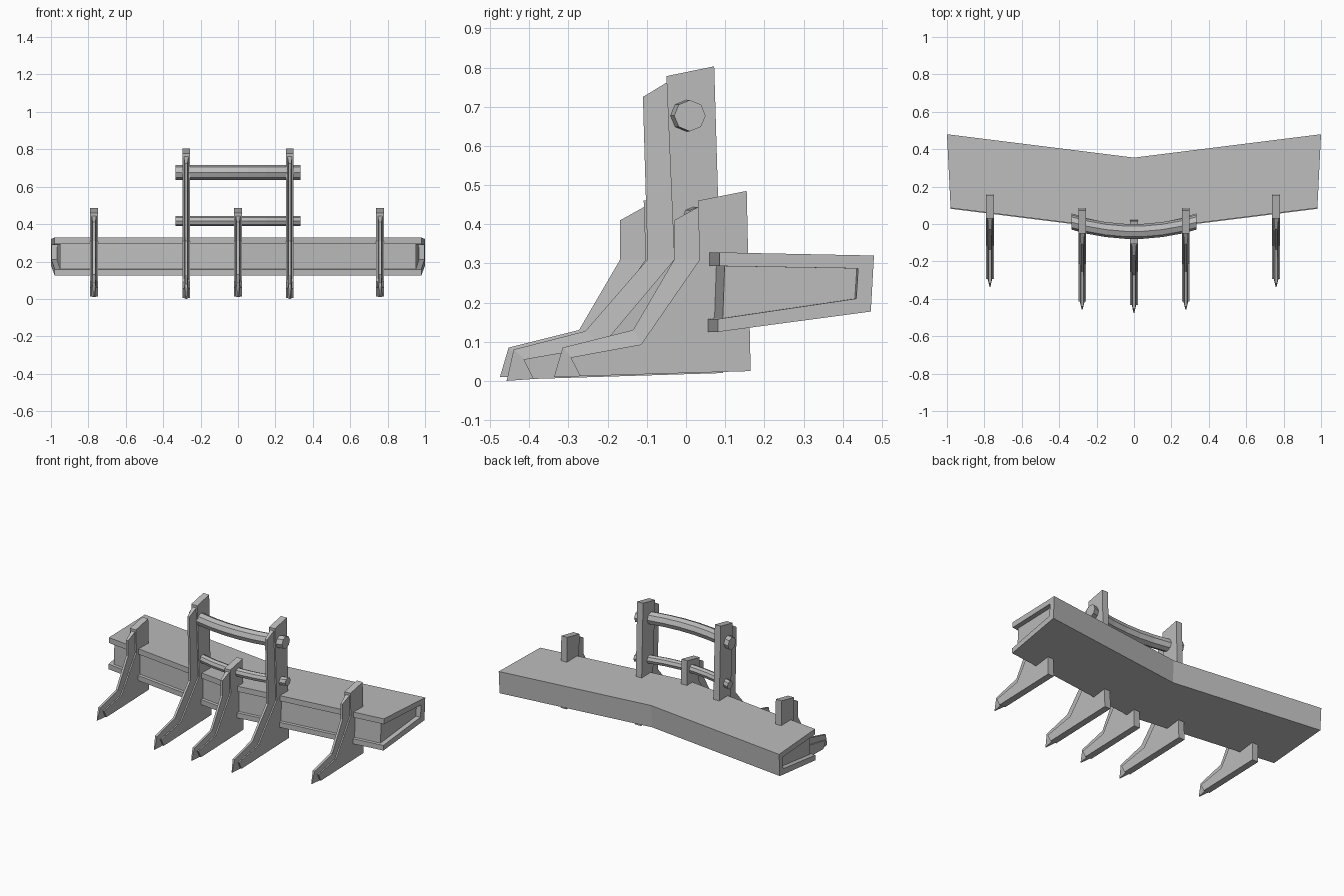
import bpy, bmesh, math

cube = bpy.data.objects.get("Cube")
if cube:
    bpy.data.objects.remove(cube, do_unlink=True)

grey = bpy.data.materials.new("plain_grey")
grey.use_nodes = True
colour = (0.5, 0.5, 0.5, 1)
grey.diffuse_color = colour
grey.node_tree.nodes["Principled BSDF"].inputs["Base Color"].default_value = colour


def loft(name, rings):
    """Skin a row of matching closed rings and cap both ends."""
    bm = bmesh.new()
    rows = [[bm.verts.new(p) for p in ring] for ring in rings]
    n = len(rows[0])
    for a, b in zip(rows, rows[1:]):
        for i in range(n):
            j = (i + 1) % n
            bm.faces.new((a[i], a[j], b[j], b[i]))
    bm.faces.new(rows[0][::-1])
    bm.faces.new(rows[-1])
    bmesh.ops.recalc_face_normals(bm, faces=bm.faces)
    mesh = bpy.data.meshes.new(name)
    bm.to_mesh(mesh)
    bm.free()
    mesh.materials.append(grey)
    obj = bpy.data.objects.new(name, mesh)
    bpy.context.collection.objects.link(obj)
    return obj


# Swept-back beam: C-shaped shell around a core that is set in at front and ends
def beam(name, profile, inset):
    rings = []
    for side in (-1, 0, 1):
        ring = []
        for y, z in profile:
            x = 0.98 + 0.05 * (y - 0.08) - inset
            ring.append((side * x, y - (1 - abs(side) * x) * 0.125, z))
        rings.append(ring)
    loft(name, rings)


beam("beam_shell", [(0.088, 0.328), (0.48, 0.32), (0.472, 0.177), (0.084, 0.125),
                    (0.084, 0.158), (0.435, 0.21), (0.44, 0.287), (0.088, 0.293)], 0)
beam("beam_core", [(0.105, 0.30), (0.45, 0.295), (0.445, 0.20), (0.1, 0.155)], 0.03)


# Tines: wide plate with a narrower tapered cutting rib along its front
def tine(name, x, plate_front, rib_front, back):
    half = 0.021
    outline = plate_front + back
    loft(name + "_plate", [[(x + s * half, y, z) for y, z in outline] for s in (-1, 1)])
    rings = []
    for i, ((fy, fz), (by, bz)) in enumerate(zip(rib_front, plate_front)):
        tip = i == len(rib_front) - 1
        narrow = 0.002 if tip else 0.007
        bz -= 0.015 if i == 0 else 0
        rings.append([(x - narrow, fy, fz), (x + narrow, fy, fz),
                      (x + 0.013, by + 0.003, bz), (x - 0.013, by + 0.003, bz)])
    loft(name + "_rib", rings)


short_plate = [(0.03, 0.46), (0.035, 0.31), (-0.115, 0.093), (-0.295, 0.06), (-0.27, 0.012)]
short_rib = [(-0.03, 0.41), (-0.03, 0.31), (-0.135, 0.13), (-0.315, 0.085), (-0.337, 0.01)]
short_back = [(0.165, 0.025), (0.155, 0.485)]


def shifted(points, dy):
    return [(y + dy, z) for y, z in points]


for label, x, dy in (("right_tine", -0.77, 0), ("left_tine", 0.76, 0), ("middle_tine", 0, -0.138)):
    tine(label, x, *(shifted(p, dy) for p in (short_plate, short_rib, short_back)))

tall_plate = [(-0.05, 0.778), (-0.03, 0.31), (-0.215, 0.09), (-0.415, 0.055), (-0.39, 0.005)]
tall_rib = [(-0.11, 0.725), (-0.098, 0.31), (-0.257, 0.127), (-0.44, 0.08), (-0.458, 0)]
tall_back = [(0.095, 0.02), (0.072, 0.803)]
for label, x in (("right_tall_tine", -0.277), ("left_tall_tine", 0.277)):
    tine(label, x, tall_plate, tall_rib, tall_back)


# Bowed eight-sided cross bars
def bar(name, y0, z, radius, bow):
    rings = []
    for x in (-0.335, -0.25, -0.15, -0.05, 0.05, 0.15, 0.25, 0.335):
        y = y0 - bow * (1 - (x / 0.335) ** 2)
        rings.append([(x, y + radius * math.cos(a), z + radius * math.sin(a))
                      for a in (math.tau * i / 8 for i in range(8))])
    loft(name, rings)


bar("upper_bar", 0.01, 0.677, 0.04, 0.05)
bar("lower_bar", 0.03, 0.417, 0.027, 0.06)
